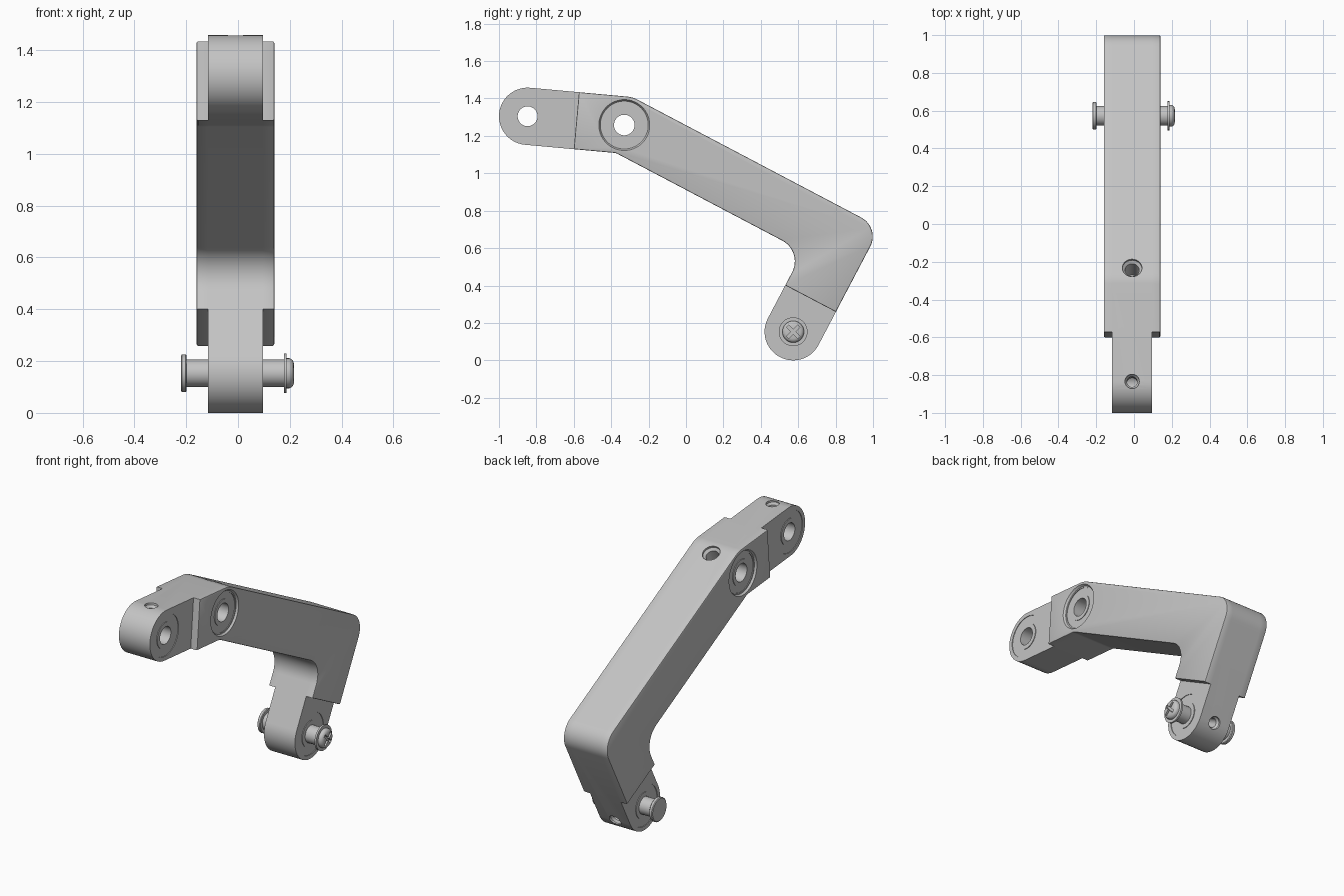
import bpy, bmesh
from math import pi, sin, cos, atan2, radians
from mathutils import Vector, Matrix

cube = bpy.data.objects.get("Cube")
if cube:
    bpy.data.objects.remove(cube, do_unlink=True)

steel = bpy.data.materials.new("steel grey")
steel.use_nodes = True
steel.diffuse_color = (0.55, 0.55, 0.55, 1)
steel.node_tree.nodes["Principled BSDF"].inputs["Base Color"].default_value = steel.diffuse_color

CX = -0.01                        # middle plane of the lever
HALF = 0.153                      # half height of the arm
CORE, WIDE = 0.106, 0.15          # half thickness of ears and of body
A, B = Vector((-0.847, 1.305)), Vector((-0.33, 1.258))
D, C = Vector((0.832, 0.646)), Vector((0.573, 0.153))
X = Vector((1, 0, 0))


def make(name, bm):
    bmesh.ops.recalc_face_normals(bm, faces=bm.faces[:])
    mesh = bpy.data.meshes.new(name)
    bm.to_mesh(mesh)
    bm.free()
    ob = bpy.data.objects.new(name, mesh)
    bpy.context.collection.objects.link(ob)
    mesh.materials.append(steel)
    return ob


def lathe(name, profile, origin, axis, closed=False, n=48):
    """Spin (radius, height) points about an axis; closed makes a ring."""
    bm = bmesh.new()
    m = Matrix.Translation(origin) @ axis.to_track_quat('Z', 'Y').to_matrix().to_4x4()
    rings = [[bm.verts.new(m @ Vector((r * cos(2 * pi * i / n), r * sin(2 * pi * i / n), h)))
              for i in range(n)] for r, h in profile]
    pairs = list(zip(rings, rings[1:]))
    if closed:
        pairs.append((rings[-1], rings[0]))
    else:
        bm.faces.new(rings[0])
        bm.faces.new(rings[-1])
    for a, b in pairs:
        for i in range(n):
            j = (i + 1) % n
            bm.faces.new((a[i], a[j], b[j], b[i]))
    return make(name, bm)


def fillet(p, q, r, radius, n=12):
    """Round the corner q between p and r."""
    u, v = (p - q).normalized(), (r - q).normalized()
    half = u.angle(v) / 2
    centre = q + (u + v).normalized() * radius / sin(half)
    reach = radius * cos(half) / sin(half)
    s, e = q + u * reach - centre, q + v * reach - centre
    turn = atan2(s.x * e.y - s.y * e.x, s.dot(e))
    return [centre + Matrix.Rotation(turn * i / n, 2) @ s for i in range(n + 1)]


def outline(start, end, rounded):
    """Side silhouette around the bent centre line."""
    path = [start, B, D, end]
    dirs = [(b - a).normalized() for a, b in zip(path, path[1:])]
    nor = [Vector((-d.y, d.x)) for d in dirs]
    offs = [nor[0]] + [(a + b) / (1 + a.dot(b)) for a, b in zip(nor, nor[1:])] + [nor[-1]]
    up = [p + o * HALF for p, o in zip(path, offs)]
    low = [p - o * HALF for p, o in zip(path, offs)]

    def cap(c, first):
        arm = first - c
        return [c + Matrix.Rotation(-pi * i / 24, 2) @ arm for i in range(1, 24)] if rounded else []

    pts = [up[0]] + fillet(up[0], up[1], up[2], HALF) + fillet(up[1], up[2], up[3], 0.115) + [up[3]]
    pts += cap(end, up[3]) + [low[3]]
    pts += fillet(low[3], low[2], low[1], 0.125) + fillet(low[2], low[1], low[0], 0.06) + [low[0]]
    return pts + cap(start, low[0])


def plate(name, pts, x0, x1, bevel=0):
    bm = bmesh.new()
    face = bm.faces.new([bm.verts.new((x0, p.x, p.y)) for p in pts])
    new = bmesh.ops.extrude_face_region(bm, geom=[face])["geom"]
    bmesh.ops.translate(bm, verts=[g for g in new if isinstance(g, bmesh.types.BMVert)],
                        vec=(x1 - x0, 0, 0))
    if bevel:
        rim = [e for e in bm.edges if all(abs(v.co.x - x1) < 1e-5 for v in e.verts)]
        bmesh.ops.bevel(bm, geom=rim, offset=bevel, segments=2, affect='EDGES', profile=0.5)
    return make(name, bm)


def cut(ob, cutters):
    bpy.context.view_layer.objects.active = ob
    for c in cutters:
        mod = ob.modifiers.new("cut", 'BOOLEAN')
        mod.operation, mod.solver, mod.object = 'DIFFERENCE', 'EXACT', c
        bpy.ops.object.modifier_apply(modifier=mod.name)


def at(p, x=0.0):
    return Vector((CX + x, p.x, p.y))


# Lever body: thin core with both ears, and a thick cheek on each side
core = plate("lever_core", outline(A, C, True), CX - CORE, CX + CORE)
step_a = A + (B - A).normalized() * 0.262
step_c = C + (D - C).normalized() * 0.2
sides = {1: "left", -1: "right"}
cheeks = {s: plate(sides[s] + "_cheek", outline(step_a, step_c, False),
                   CX + s * CORE, CX + s * WIDE, 0.006) for s in sides}

# Pivot bores and oil holes
core_cuts, all_cuts = [], []
for p in (A, C):
    core_cuts.append(lathe("bore_cutter", [(0.053, -0.3), (0.053, 0.3)], at(p), X))
bore = lathe("bore_cutter", [(0.055, -0.3), (0.055, 0.3)], at(B), X)
arm_up = Vector((0, 0.466, 0.885))
ear_up = Vector((0, 0.09, 0.996))
leg_back = Vector((0, 0.885, -0.466))
for p, axis, r in ((A, ear_up, 0.038), (B, arm_up, 0.052), (C, leg_back, 0.038)):
    origin = at(p)
    if p is B:
        origin += leg_back * 0.03
    core_cuts.append(lathe("oil_hole_cutter",
                           [(r * 0.72, 0), (r * 0.72, HALF - 0.025), (r, HALF - 0.012), (r, HALF + 0.03)],
                           origin, axis, n=32))

# Shallow bearing seats around each bore
for s, cheek in cheeks.items():
    seat = lathe("seat_cutter", [(0.128, -0.012), (0.136, 0), (0.136, 0.03)], at(B, s * WIDE), X * s, n=64)
    ring = lathe("ring_cutter", [(0.08, -0.016), (0.12, -0.016), (0.12, 0.02), (0.08, 0.02)],
                 at(B, s * WIDE), X * s, True, 64)
    cut(cheek, [bore, seat, ring])
    all_cuts += [seat, ring]
    for p in (A, C):
        core_cuts.append(lathe("ring_cutter", [(0.08, -0.004), (0.128, -0.004), (0.128, 0.02), (0.08, 0.02)],
                               at(p, s * CORE), X * s, True, 64))
core_cuts.append(bore)
cut(core, core_cuts)
all_cuts += core_cuts

# Pin through the lower ear: flat head, shaft, washer and domed screw head
origin = Vector((0, C.x, C.y))
shaft = lathe("pin_shaft", [(0.0525, -0.205), (0.0525, 0.18)], origin, X)
head = lathe("pin_flat_head", [(0.068, -0.22), (0.073, -0.216), (0.073, -0.202), (0.069, -0.198)], origin, X)
washer = lathe("pin_washer", [(0.077, 0.177), (0.077, 0.188)], origin, X)
dome = lathe("screw_head", [(0.058, 0.186), (0.058, 0.198), (0.054, 0.207), (0.046, 0.213), (0.036, 0.216)],
             origin, X)
slots = []
for turn in (45, -45):
    bm = bmesh.new()
    bmesh.ops.create_cube(bm, size=1)
    bm.transform(Matrix.Translation(origin + X * 0.213) @ Matrix.Rotation(radians(turn), 4, 'X')
                 @ Matrix.Diagonal((0.026, 0.084, 0.016, 1)))
    slots.append(make("slot_cutter", bm))
cut(dome, slots)

for c in all_cuts + slots:
    bpy.data.objects.remove(c, do_unlink=True)

# Smooth the round walls, keep the machined edges crisp
bpy.ops.object.select_all(action='DESELECT')
for ob in [core, shaft, head, washer, dome, *cheeks.values()]:
    ob.select_set(True)
    bpy.context.view_layer.objects.active = ob
bpy.ops.object.shade_smooth_by_angle(angle=radians(30))
